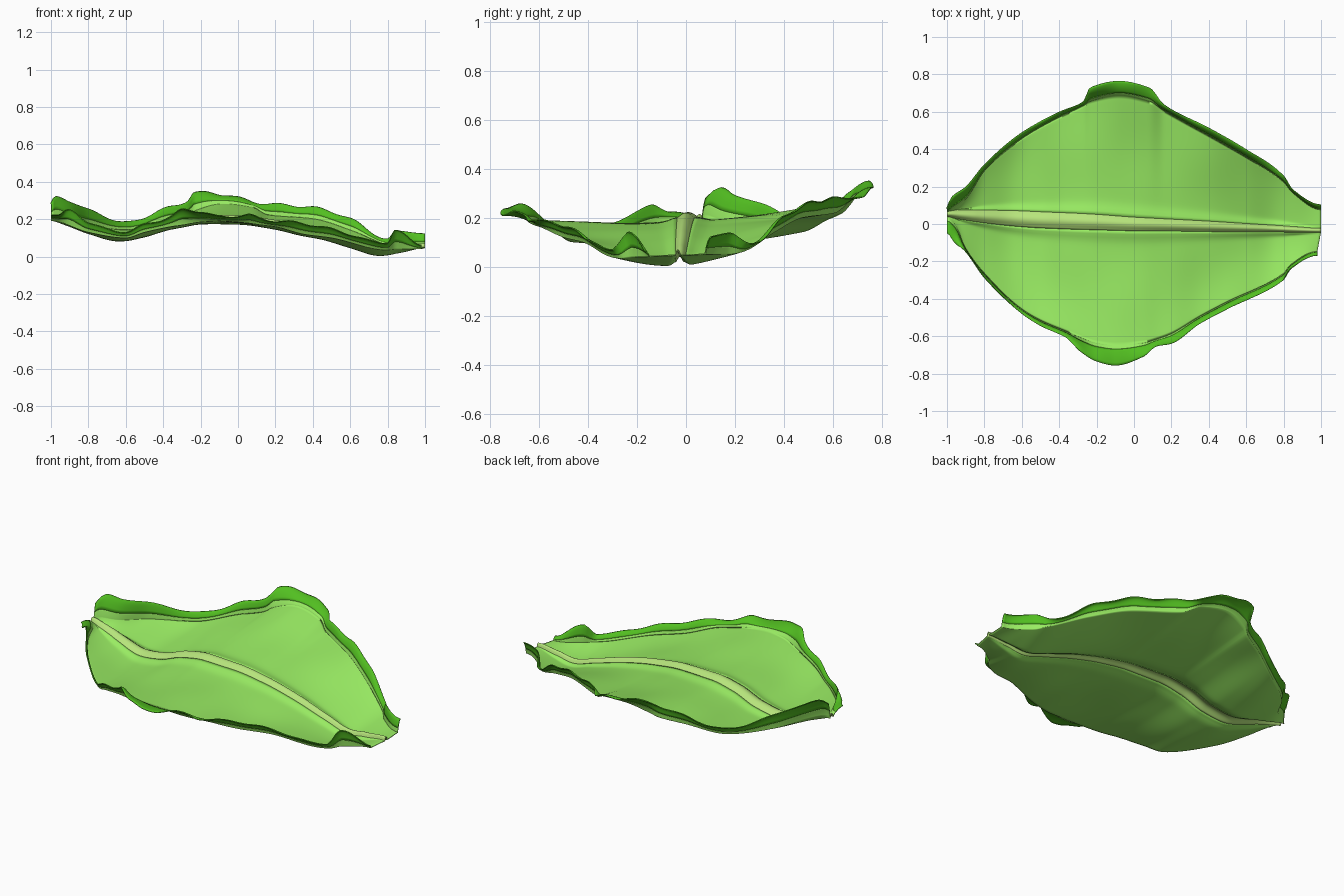
import bpy, bmesh, math

if "Cube" in bpy.data.objects:
    bpy.data.objects.remove(bpy.data.objects["Cube"])

# Stations along the leaf: x, inner y, outer y, inner z, outer z of the curled rim
BACK = [
    (-1.0, .07, .085, .21, .28), (-.98, .08, .14, .21, .32), (-.9, .14, .20, .19, .29),
    (-.8, .29, .32, .165, .25), (-.6, .46, .49, .14, .18), (-.4, .575, .60, .19, .25),
    (-.265, .64, .66, .22, .30), (-.235, .66, .73, .24, .34), (-.08, .69, .765, .28, .33),
    (.08, .66, .73, .26, .29), (.16, .61, .64, .22, .28), (.4, .475, .515, .20, .26),
    (.6, .36, .40, .14, .20), (.8, .23, .26, .06, .09), (.85, .17, .185, .05, .135),
    (1.0, .08, .105, .05, .12)]
FRONT = [
    (-1.0, .03, -.05, .20, .22), (-.96, .0, -.10, .19, .22), (-.91, -.12, -.14, .17, .25),
    (-.8, -.27, -.29, .13, .18), (-.6, -.46, -.48, .10, .13), (-.5, -.52, -.545, .13, .17),
    (-.36, -.58, -.61, .16, .21), (-.29, -.61, -.68, .17, .25), (-.2, -.64, -.735, .185, .24),
    (-.1, -.65, -.757, .19, .21), (.05, -.64, -.71, .18, .22), (.12, -.62, -.655, .17, .20),
    (.2, -.59, -.64, .16, .19), (.35, -.50, -.535, .12, .175), (.5, -.42, -.455, .10, .145),
    (.8, -.27, -.30, .035, .07), (.84, -.22, -.24, .04, .14), (1.0, -.15, -.17, .04, .06)]
# Midrib: x, centre y, half width, blade height beside it
RIB = [
    (-1.0, .055, .014, .19), (-.93, .05, .022, .17), (-.8, .04, .032, .125), (-.64, .03, .04, .085),
    (-.5, .022, .042, .105), (-.35, .016, .042, .158), (-.2, .01, .04, .182), (0, 0, .035, .18),
    (.2, -.006, .03, .155), (.4, -.013, .026, .11), (.6, -.02, .02, .048), (.76, -.025, .015, .004),
    (.87, -.03, .012, .02), (1.0, -.034, .008, .045)]


def sample(table, x):
    """Smooth interpolation of a table without overshoot."""
    def slope(i, c):
        if i == 0 or i == len(table) - 1:
            return 0
        a, b, d = table[i - 1], table[i], table[i + 1]
        s0 = (b[c] - a[c]) / (b[0] - a[0])
        s1 = (d[c] - b[c]) / (d[0] - b[0])
        return 2 * s0 * s1 / (s0 + s1) if s0 * s1 > 0 else 0
    i = max(k for k in range(len(table) - 1) if table[k][0] <= x + 1e-9)
    p, q = table[i], table[i + 1]
    h = q[0] - p[0]
    t = (x - p[0]) / h
    return [(2*t**3 - 3*t*t + 1) * p[c] + (t**3 - 2*t*t + t) * h * slope(i, c)
            + (3*t*t - 2*t**3) * q[c] + (t**3 - t*t) * h * slope(i + 1, c)
            for c in range(1, len(p))]


def lift(x):
    """How far the blade rises where it meets the midrib."""
    return .016 * min(1, (1 - abs(x)) / .15)


def leaf_point(table, side, x, v):
    """v 0..1 crosses the blade, v 1..2 climbs the curled rim."""
    yi, yo, zi, zo = sample(table, x)
    px = x - .02 * min(v, 1) * max(0, (x - .85) / .15) * (side < 0)
    if v > 1:
        s = v - 1
        ripple = .008 * s * math.sin(31 * x + side) * (1 - x * x)
        return px, yi + (yo - yi) * s ** 1.2, zi + (zo - zi) * math.sin(s * math.pi / 2) + ripple
    yc, w, zr = sample(RIB, x)
    y0 = yc + side * w
    y = y0 + (yi - y0) * v
    z = zr + (zi - zr) * v ** 1.4 + lift(x) * math.exp(-(v / .07) ** 2)
    fade = math.sin(math.pi * v) * max(0, 1 - x * x)
    z += fade * (.006 * math.sin(9 * x + side * 1.3) * math.cos(7 * y) - (.012 if side < 0 else 0))
    return px, y, z


def rib_point(x, t):
    yc, w, zr = sample(RIB, x)
    return x, yc + w * t, zr + lift(x) + .02 * (1 - t * t) ** 1.5


def material(name, color):
    m = bpy.data.materials.new(name)
    m.diffuse_color = (*color, 1)
    m.use_nodes = True
    m.node_tree.nodes["Principled BSDF"].inputs["Base Color"].default_value = m.diffuse_color
    return m


def sheet(name, funcs, nv, mat, nu=150):
    """One smooth thin object made of one or more grids of points."""
    bm = bmesh.new()
    for f, t0, t1 in funcs:
        rows = [[bm.verts.new(f(-1 + 2 * i / nu, t0 + (t1 - t0) * j / nv)) for j in range(nv + 1)]
                for i in range(nu + 1)]
        for a, b in zip(rows, rows[1:]):
            for j in range(nv):
                bm.faces.new((a[j], b[j], b[j + 1], a[j + 1]))
    # Turn each grid so that its upper side faces out
    bm.normal_update()
    bmesh.ops.reverse_faces(bm, faces=[f for f in bm.faces if f.normal.z < 0])
    for f in bm.faces:
        f.smooth = True
    me = bpy.data.meshes.new(name)
    bm.to_mesh(me)
    bm.free()
    ob = bpy.data.objects.new(name, me)
    bpy.context.collection.objects.link(ob)
    me.materials.append(mat)
    mod = ob.modifiers.new("thickness", "SOLIDIFY")
    mod.thickness = .005
    mod.offset = 1
    return ob


def halves(v0, v1):
    return [(lambda x, v, t=t, s=s: leaf_point(t, s, x, v), v0, v1) for t, s in ((BACK, 1), (FRONT, -1))]


light = material("leaf_green", (.32, .84, .125))
dark = material("rim_green", (.085, .52, .015))
pale = material("rib_green", (.47, .78, .2))

# Leaf halves, curled rims and the raised midrib
sheet("leaf_blade", halves(0, 1.25), 40, light)
sheet("leaf_rim", halves(1.25, 2), 6, dark)
sheet("midrib", [(rib_point, -1, 1)], 10, pale)
